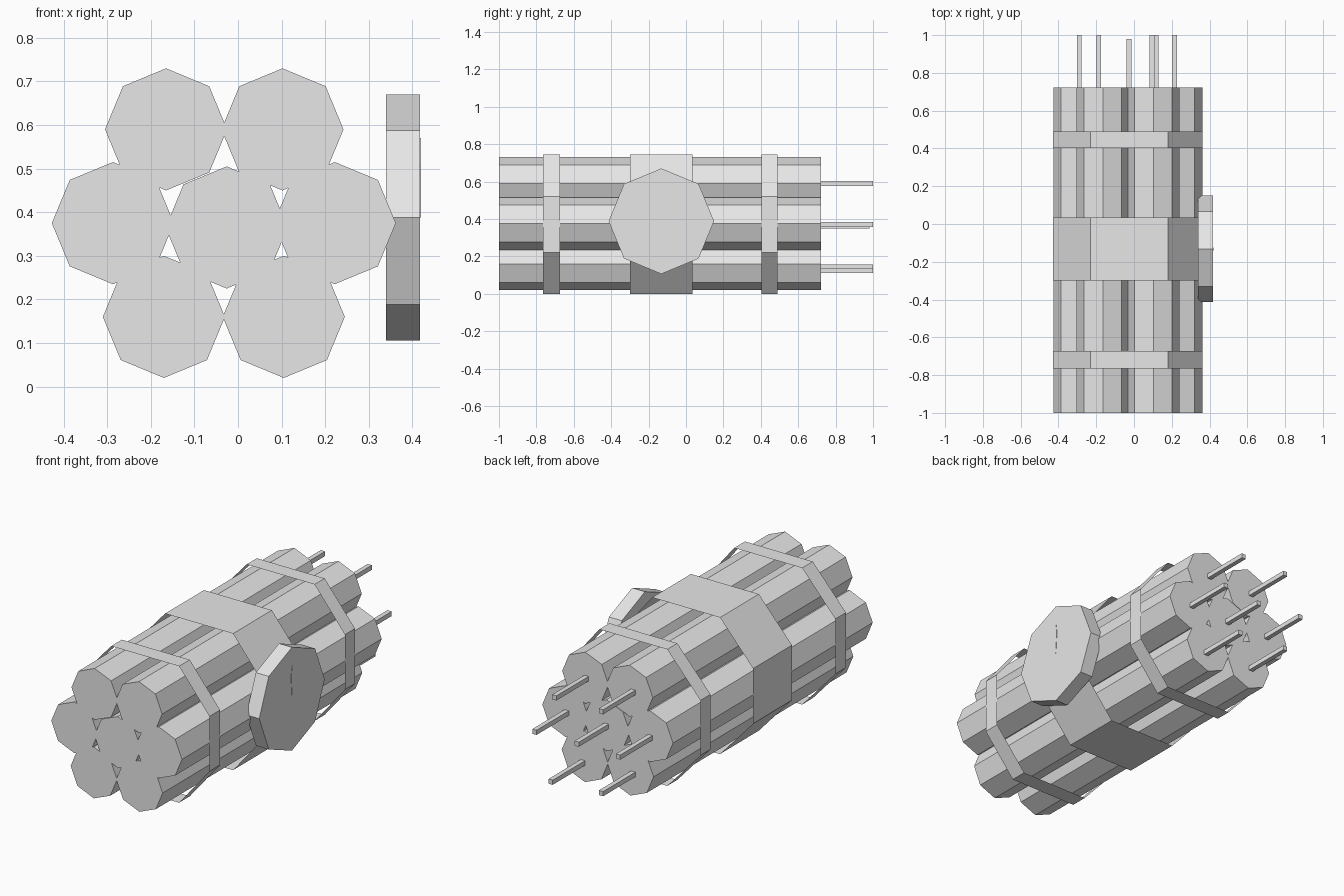
import bpy, bmesh
from math import cos, sin, tau
from mathutils import Vector

cube = bpy.data.objects.get("Cube")
if cube:
    bpy.data.objects.remove(cube)

grey = bpy.data.materials.new("light grey")
grey.use_nodes = True
COLOUR = (0.8, 0.8, 0.8, 1)
grey.diffuse_color = COLOUR
grey.node_tree.nodes["Principled BSDF"].inputs["Base Color"].default_value = COLOUR


def extrude_profile(name, points, axis, depth, caps=True):
    """Sweep a closed outline along an axis, with or without end caps."""
    bm = bmesh.new()
    near = [bm.verts.new(p) for p in points]
    far = [bm.verts.new(Vector(p) + Vector(axis) * depth) for p in points]
    n = len(points)
    for i in range(n):
        j = (i + 1) % n
        bm.faces.new((near[i], near[j], far[j], far[i]))
    if caps:
        bm.faces.new(near[::-1])
        bm.faces.new(far)
    bmesh.ops.recalc_face_normals(bm, faces=bm.faces)
    mesh = bpy.data.meshes.new(name)
    bm.to_mesh(mesh)
    bm.free()
    mesh.materials.append(grey)
    obj = bpy.data.objects.new(name, mesh)
    bpy.context.collection.objects.link(obj)
    return obj


def polygon(u, v, radius, sides=8, phase=0.0):
    return [(u + radius * cos(tau * i / sides + phase),
             v + radius * sin(tau * i / sides + phase)) for i in range(sides)]


# Sticks, each with a square fuse: stick centre, fuse centre, fuse end
STICKS = {
    "upper_right": (-0.165, 0.59, -0.187, 0.59, 1.0),
    "upper_left": (0.102, 0.59, 0.095, 0.59, 1.0),
    "middle_right": (-0.287, 0.375, -0.29, 0.37, 1.0),
    "middle_left": (0.222, 0.375, 0.215, 0.37, 1.0),
    "centre": (-0.026, 0.365, -0.026, 0.362, 0.98),
    "lower_right": (-0.17, 0.16, -0.187, 0.143, 1.0),
    "lower_left": (0.105, 0.16, 0.117, 0.124, 1.0),
}
for place, (x, z, fx, fz, end) in STICKS.items():
    outline = [(u, -1, v) for u, v in polygon(x, z, 0.14)]
    extrude_profile(place + "_stick", outline, (0, 1, 0), 1.722)
    outline = [(u, 0.72, v) for u, v in polygon(fx, fz, 0.018, 4, tau / 8)]
    extrude_profile(place + "_fuse", outline, (0, 1, 0), end - 0.72)

# Open bands wrapped around the bundle
WRAP = [(-0.23, 0.745), (0.18, 0.745), (0.363, 0.52), (0.363, 0.22),
        (0.18, 0), (-0.23, 0), (-0.43, 0.22), (-0.43, 0.52)]
for name, start, end in (("front_band", -0.765, -0.673),
                         ("wide_middle_band", -0.3, 0.035),
                         ("rear_band", 0.403, 0.49)):
    extrude_profile(name, [(x, start, z) for x, z in WRAP],
                    (0, 1, 0), end - start, caps=False)

# Dial on the left side with a thin pointer
DIAL_Y, DIAL_Z = -0.132, 0.388
extrude_profile("dial", [(0.34, y, z) for y, z in polygon(DIAL_Y, DIAL_Z, 0.282)],
                (1, 0, 0), 0.078)
POINTER = [(0, 0), (0.008, 0.12), (0.005, 0.15), (0, 0.182),
           (-0.005, 0.15), (-0.008, 0.12)]
extrude_profile("dial_pointer",
                [(0.417, DIAL_Y + y, DIAL_Z + z) for y, z in POINTER],
                (1, 0, 0), 0.003)
